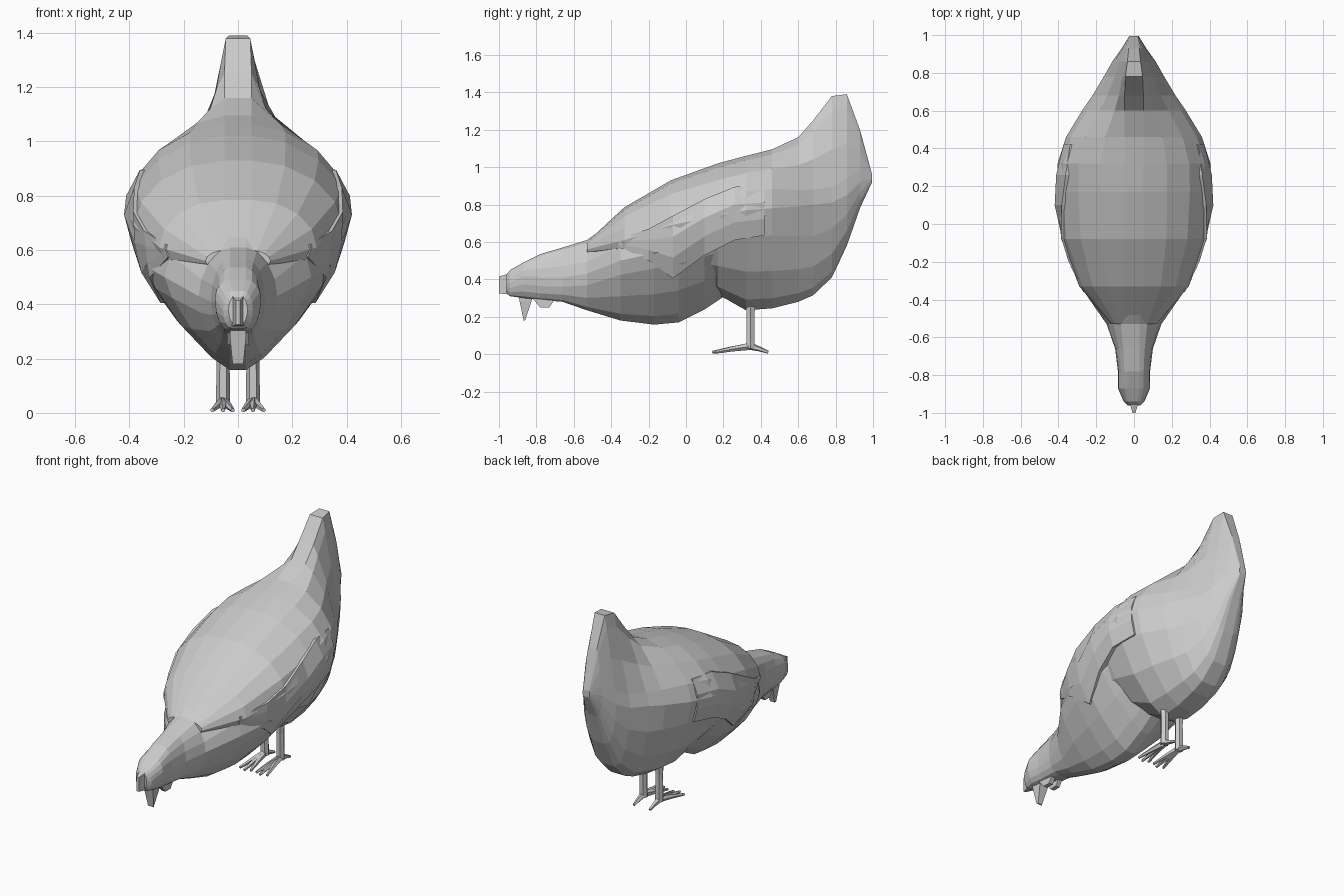
import bpy, bmesh
from math import sin, cos, pi
from mathutils import Vector
from mathutils.bvhtree import BVHTree

if "Cube" in bpy.data.objects:
    bpy.data.objects.remove(bpy.data.objects["Cube"])


def make(name, verts, faces, mirror=False):
    me = bpy.data.meshes.new(name)
    me.from_pydata(verts, [], faces)
    bm = bmesh.new()
    bm.from_mesh(me)
    bmesh.ops.recalc_face_normals(bm, faces=bm.faces)
    bm.to_mesh(me)
    bm.free()
    ob = bpy.data.objects.new(name, me)
    bpy.context.collection.objects.link(ob)
    if mirror:
        ob.modifiers.new("mirror", 'MIRROR')
    return ob


def skin(rings, close=True):
    n = len(rings[0])
    verts = [p for r in rings for p in r]
    faces = [(i * n + j, i * n + (j + 1) % n, (i + 1) * n + (j + 1) % n, (i + 1) * n + j)
             for i in range(len(rings) - 1) for j in range(n)]
    if close:
        faces += [tuple(range(n)), tuple(range(len(verts) - n, len(verts)))]
    return verts, faces


def section(y, zb, zm, zt, w, m, et, eb):
    """Egg-like ring: bottom, widest and top heights, half width, half width of top strip."""
    half = []
    for k in range(9):
        a = -pi / 2 + k * pi / 8
        e, h = (et, zt - zm) if a > 0 else (eb, zm - zb)
        c, s = max(cos(a), 0) ** e, abs(sin(a)) ** e
        half.append((m + (w - m) * c, y, zm + (h * s if a > 0 else -h * s)))
    return half + [(-x, y, z) for x, y, z in reversed(half)]


def tube(points, radii, sides=6):
    """Ring-swept limb along a short path."""
    rings = []
    for i, p in enumerate(points):
        a, b = Vector(points[max(i - 1, 0)]), Vector(points[min(i + 1, len(points) - 1)])
        q = (b - a).to_track_quat('Z', 'Y')
        rings.append([tuple(Vector(p) + q @ Vector((radii[i] * cos(2 * pi * k / sides),
                      radii[i] * sin(2 * pi * k / sides), 0))) for k in range(sides)])
    return skin(rings)


# Head, neck and breast
breast = [
    (-.96, .33, .38, .425, .035, .015, 1, 1),
    (-.94, .31, .38, .45, .055, .02, 1, 1),
    (-.87, .30, .42, .49, .085, .03, 1, 1),
    (-.78, .29, .41, .535, .085, .03, 1, 1),
    (-.66, .28, .41, .57, .10, .03, 1, 1),
    (-.53, .235, .43, .61, .145, .03, 1.1, 1.2),
    (-.35, .18, .50, .74, .27, .03, 1.1, 1.5),
    (-.17, .158, .54, .86, .34, .03, 1.1, 1.6),
    (-.04, .17, .57, .92, .37, .03, 1.1, 1.6),
    (.1, .24, .60, .95, .37, .03, 1.1, 1.6),
    (.22, .32, .62, .95, .34, .03, 1.1, 1.6),
]
# Back, belly and upright tail
body = [
    (-.53, .53, .56, .60, .12, .04, 1, 1),
    (-.33, .50, .61, .785, .29, .05, 1, 1),
    (-.08, .42, .69, .93, .385, .05, 1.05, 1.1),
    (.17, .32, .74, 1.02, .41, .05, 1.1, 1.3),
    (.32, .235, .77, 1.06, .405, .05, 1.1, 1.4),
    (.46, .245, .78, 1.095, .36, .05, 1.15, 1.35),
    (.6, .28, .79, 1.16, .275, .05, 1.5, 1.2),
    (.68, .315, .80, 1.25, .22, .05, 1.8, 1.1),
    (.78, .41, .81, 1.38, .16, .045, 2, 1.1),
    (.86, .58, .85, 1.39, .115, .035, 1.9, 1),
    (.93, .78, .92, 1.20, .065, .028, 1.5, 1),
    (.995, .92, .94, .96, .025, .018, 1, 1),
]
bd = skin([section(*s) for s in breast])
rd = skin([section(*s) for s in body])
make("head_and_breast", *bd)
make("body_and_tail", *rd)

# Folded wings, laid over the body surface
trees = [BVHTree.FromPolygons(v, f) for v, f in (bd, rd)]


def surface_x(y, z):
    hits = [t.ray_cast(Vector((2, y, z)), Vector((-1, 0, 0)))[0] for t in trees]
    return max([h.x for h in hits if h] + [.1])


outer, inner = [], []
for y, lo, hi, lift in [(-.36, .575, .62, .005), (-.2, .50, .67, .012), (-.07, .405, .74, .015),
                        (.1, .53, .83, .018), (.26, .61, .895, .018), (.42, .635, .90, .01)]:
    zs = [lo + (hi - lo) * k / 3 for k in range(4)]
    xs = [surface_x(y, z) for z in zs]
    out = [(x + lift, y, z) for x, z in zip(xs, zs)]
    out += [(x - .04, y, z) for x, z in reversed(list(zip(xs, zs)))]
    outer.append(out)
make("wings", *skin(outer), mirror=True)

# Comb, beak and wattles
make("comb", *skin([
    [(s * .022, -.95, z) for s, z in ((-1, .32), (1, .32), (1, .43), (-1, .43))],
    [(s * .008, -1.0, z) for s, z in ((-1, .325), (1, .325), (1, .415), (-1, .415))]]))
make("beak", *skin([
    [(x, y, .33) for x, y in ((-.03, -.90), (.03, -.90), (.03, -.81), (-.03, -.81))],
    [(x, y, .285) for x, y in ((-.03, -.89), (.03, -.89), (.03, -.825), (-.03, -.825))],
    [(x, y, .18) for x, y in ((-.02, -.868), (.02, -.868), (.015, -.86), (-.015, -.86))]]))
make("wattles", *skin([
    [(x, y, z) for y, z in ((-.83, .31), (-.78, .25), (-.73, .25), (-.69, .31))]
    for x in (.012, .04)]), mirror=True)

# Legs and toes
X, Y = .055, .345
make("legs", *tube([(X, Y, .32), (X, Y, .2), (X, Y, .03)], [.032, .024, .026]), mirror=True)
for name, dx, dy in (("inner_toes", -.035, -.19), ("middle_toes", 0, -.205),
                     ("outer_toes", .04, -.19), ("back_toes", 0, .095)):
    make(name, *tube([(X, Y, .042), (X + dx * .5, Y + dy * .5, .028), (X + dx, Y + dy, .01)],
                     [.02, .014, .008], 5), mirror=True)
